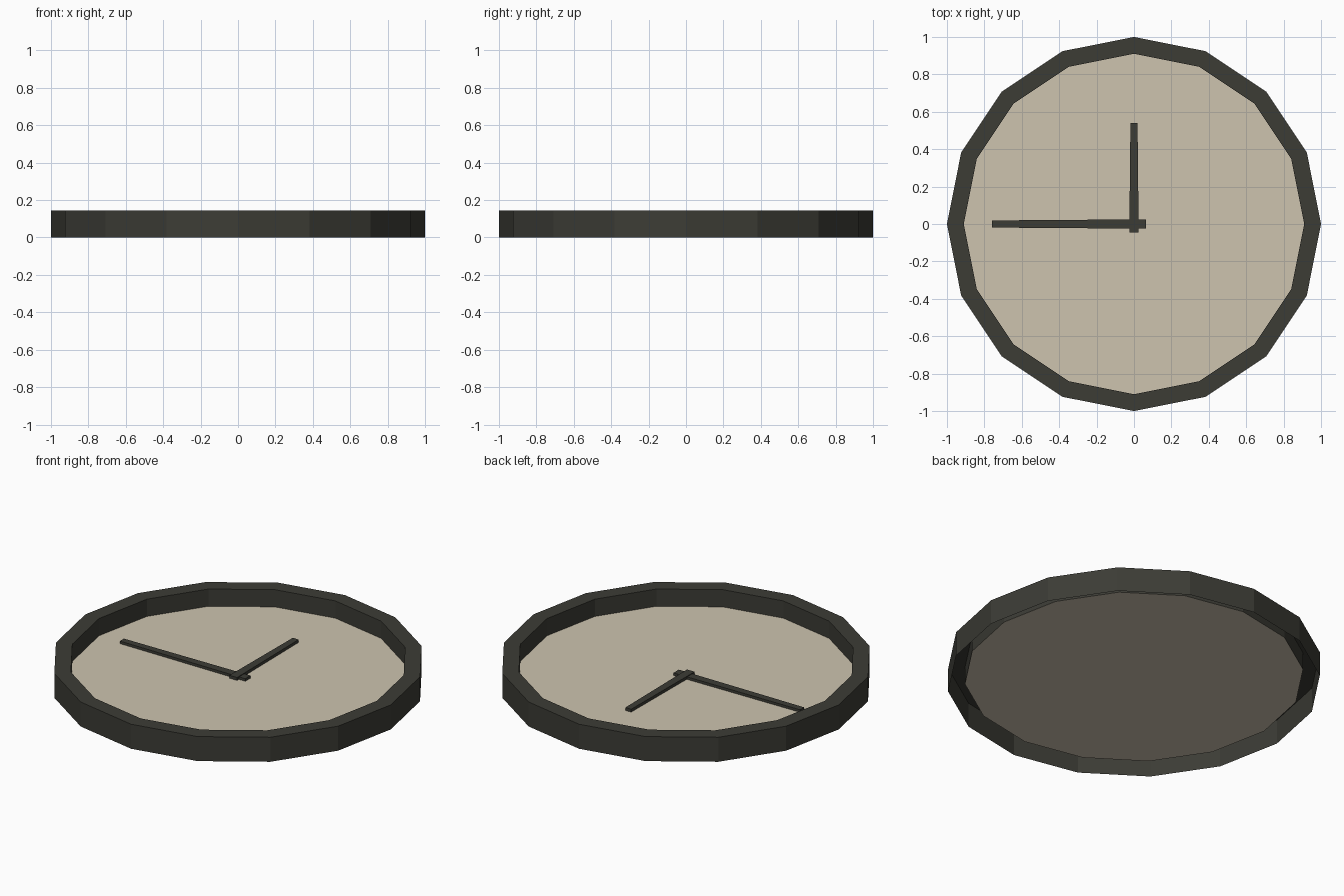
import bpy, bmesh, math

if "Cube" in bpy.data.objects:
    bpy.data.objects.remove(bpy.data.objects["Cube"])

SIDES = 16
R_OUT, R_IN = 1.0, 0.91
HEIGHT, FACE_Z = 0.145, 0.043


def material(name, rgb):
    m = bpy.data.materials.new(name)
    m.diffuse_color = (*rgb, 1.0)
    m.use_nodes = True
    m.node_tree.nodes["Principled BSDF"].inputs["Base Color"].default_value = m.diffuse_color
    return m


dark = material("dark charcoal", (0.045, 0.045, 0.036))
cream = material("warm cream", (0.61, 0.55, 0.43))


def finish(bm, name, mat):
    mesh = bpy.data.meshes.new(name)
    bm.to_mesh(mesh)
    bm.free()
    mesh.materials.append(mat)
    obj = bpy.data.objects.new(name, mesh)
    bpy.context.collection.objects.link(obj)
    return obj


def ring(bm, r, z):
    return [bm.verts.new((r * math.cos(2 * math.pi * i / SIDES),
                          r * math.sin(2 * math.pi * i / SIDES), z))
            for i in range(SIDES)]


# Rim: outer wall, flat top and inner wall down to the dial, open underneath
bm = bmesh.new()
loops = [ring(bm, r, z) for r, z in
         ((R_OUT, 0), (R_OUT, HEIGHT), (R_IN, HEIGHT), (R_IN, FACE_Z))]
for a, b in zip(loops, loops[1:]):
    for i in range(SIDES):
        j = (i + 1) % SIDES
        bm.faces.new((a[i], a[j], b[j], b[i]))
finish(bm, "clock_rim", dark)

# Dial: flat disc recessed in the rim
bm = bmesh.new()
bm.faces.new(ring(bm, R_IN, FACE_Z))
finish(bm, "clock_dial", cream)


# Hands: slightly tapered bars, built along +y then turned
def hand(name, tail, tip, w_tail, w_tip, z0, z1, angle):
    bm = bmesh.new()
    bmesh.ops.create_cube(bm, size=1)
    c, s = math.cos(angle), math.sin(angle)
    for v in bm.verts:
        w, y = (w_tip, tip) if v.co.y > 0 else (w_tail, tail)
        x = math.copysign(w, v.co.x)
        v.co = (x * c - y * s, x * s + y * c, z1 if v.co.z > 0 else z0)
    return finish(bm, name, dark)


hand("minute_hand", -0.065, 0.76, 0.025, 0.019, 0.044, 0.059, math.pi / 2)
hand("hour_hand", -0.045, 0.54, 0.025, 0.019, 0.046, 0.063, 0)
